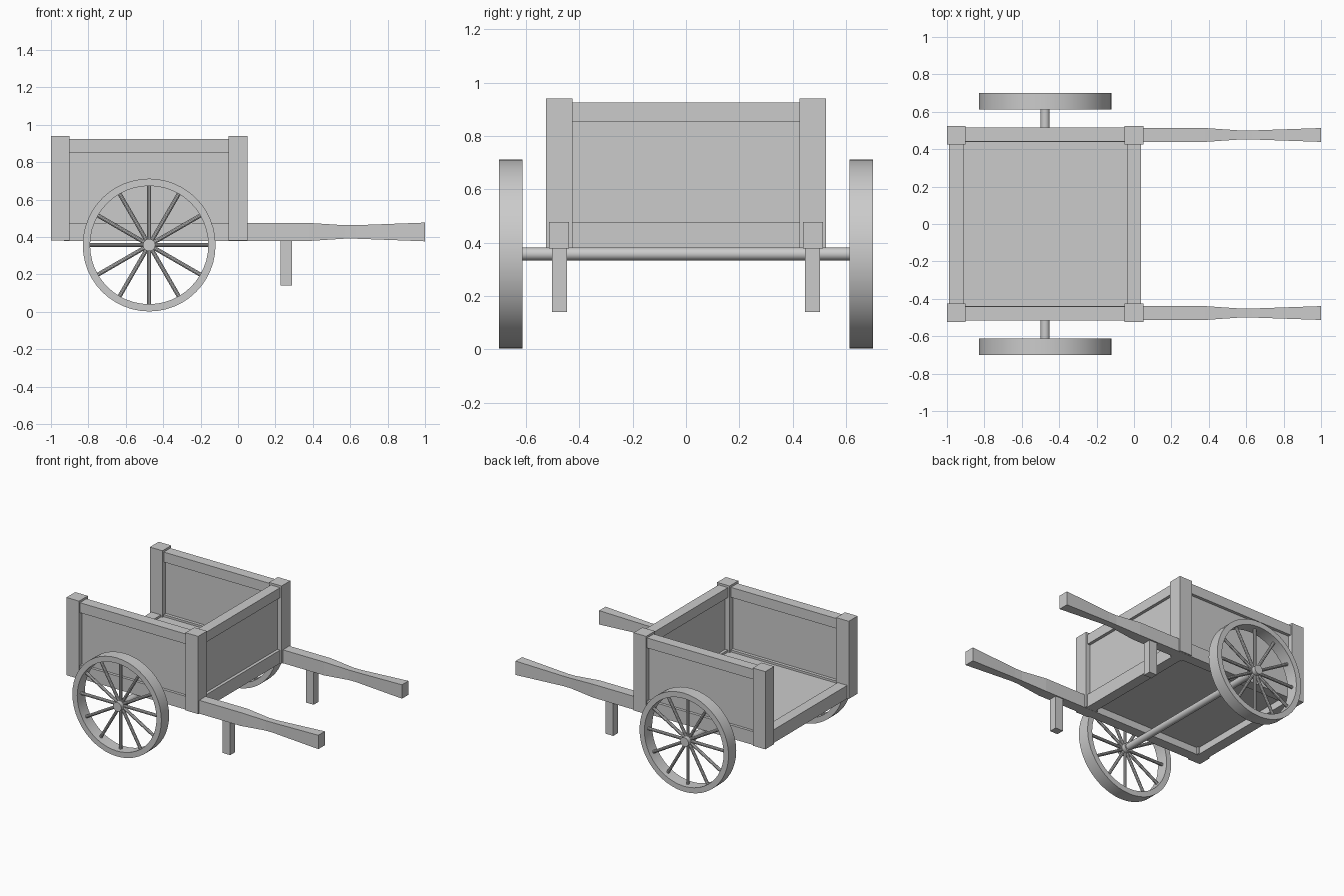
import bpy, bmesh
from math import pi, cos, sin
from mathutils import Matrix, Vector

if "Cube" in bpy.data.objects:
    bpy.data.objects.remove(bpy.data.objects["Cube"])


def finish(name, bm, smooth=False):
    bmesh.ops.recalc_face_normals(bm, faces=bm.faces[:])
    me = bpy.data.meshes.new(name)
    bm.to_mesh(me)
    bm.free()
    ob = bpy.data.objects.new(name, me)
    bpy.context.collection.objects.link(ob)
    if smooth:
        bpy.ops.object.select_all(action='DESELECT')
        ob.select_set(True)
        bpy.context.view_layer.objects.active = ob
        bpy.ops.object.shade_smooth_by_angle(angle=0.6)
    return ob


def box(name, x0, x1, y0, y1, z0, z1):
    bm = bmesh.new()
    m = Matrix.Translation(((x0 + x1) / 2, (y0 + y1) / 2, (z0 + z1) / 2))
    bmesh.ops.create_cube(bm, size=1, matrix=m @ Matrix.Diagonal((x1 - x0, y1 - y0, z1 - z0, 1)))
    return finish(name, bm)


def cylinder(bm, a, b, r, sides):
    a, b = Vector(a), Vector(b)
    rot = (b - a).to_track_quat('Z', 'Y').to_matrix().to_4x4()
    bmesh.ops.create_cone(bm, cap_ends=True, segments=sides, radius1=r, radius2=r,
                          depth=(b - a).length, matrix=Matrix.Translation((a + b) / 2) @ rot)


def loft(name, rings, closed=False):
    bm = bmesh.new()
    rows = [[bm.verts.new(p) for p in ring] for ring in rings]
    n = len(rows[0])
    for i in range(len(rows) if closed else len(rows) - 1):
        a, b = rows[i], rows[(i + 1) % len(rows)]
        for j in range(n):
            k = (j + 1) % n
            bm.faces.new((a[j], a[k], b[k], b[j]))
    if not closed:
        bm.faces.new(rows[0])
        bm.faces.new(rows[-1])
    return finish(name, bm, closed)


def beam(name, y):
    # long side beam with a waisted hand grip: x, half width, half height
    sections = [(-0.93, .037, .048), (0.38, .037, .048), (0.57, .024, .036),
                (0.63, .024, .036), (1.0, .037, .05)]
    rings = [[(x, y + sy * w, 0.427 + sz * h) for sy, sz in ((-1, -1), (1, -1), (1, 1), (-1, 1))]
             for x, w, h in sections]
    return loft(name, rings)


WX, WZ, R = -0.475, 0.357, 0.355


def wheel(side, y):
    # rim
    profile = [(R, -.044), (R, .044), (.316, .044), (.316, -.044)]
    rings = [[(WX + r * cos(2 * pi * i / 48), y + d, WZ + r * sin(2 * pi * i / 48))
              for r, d in profile] for i in range(48)]
    loft(side + "_wheel_rim", rings, True)
    # hub and spokes
    bm = bmesh.new()
    cylinder(bm, (WX, y - .04, WZ), (WX, y + .04, WZ), .033, 20)
    for i in range(12):
        c, s = cos(i * pi / 6), sin(i * pi / 6)
        cylinder(bm, (WX + .02 * c, y, WZ + .02 * s), (WX + .325 * c, y, WZ + .325 * s), .011, 10)
    finish(side + "_wheel_spokes", bm, True)


for side, s in (("left", -1), ("right", 1)):
    def ybox(name, x0, x1, a, b, z0, z1):
        box(side + "_" + name, x0, x1, min(s * a, s * b), max(s * a, s * b), z0, z1)
    # corner posts
    ybox("rear_post", -1.0, -0.9, .425, .525, .38, .94)
    ybox("front_post", -0.05, 0.05, .425, .525, .38, .94)
    # side wall
    ybox("top_rail", -0.92, -0.03, .44, .515, .853, .925)
    ybox("side_panel", -0.92, -0.03, .462, .493, .46, .87)
    beam(side + "_handle_beam", s * .476)
    # prop leg
    ybox("prop_leg", 0.228, 0.29, .447, .503, .14, .385)
    wheel(side, s * .657)

# front wall, floor and rear sill
box("front_top_rail", -.036, .038, -.44, .44, .853, .925)
box("front_panel", -.015, .016, -.44, .44, .46, .87)
box("front_bottom_rail", -.036, .038, -.44, .44, .38, .475)
box("rear_sill", -.988, -.912, -.44, .44, .38, .475)
box("floor", -.93, -.02, -.45, .45, .43, .46)

# axle
axle = bmesh.new()
cylinder(axle, (WX, -.65, WZ), (WX, .65, WZ), .024, 24)
finish("axle", axle, True)
